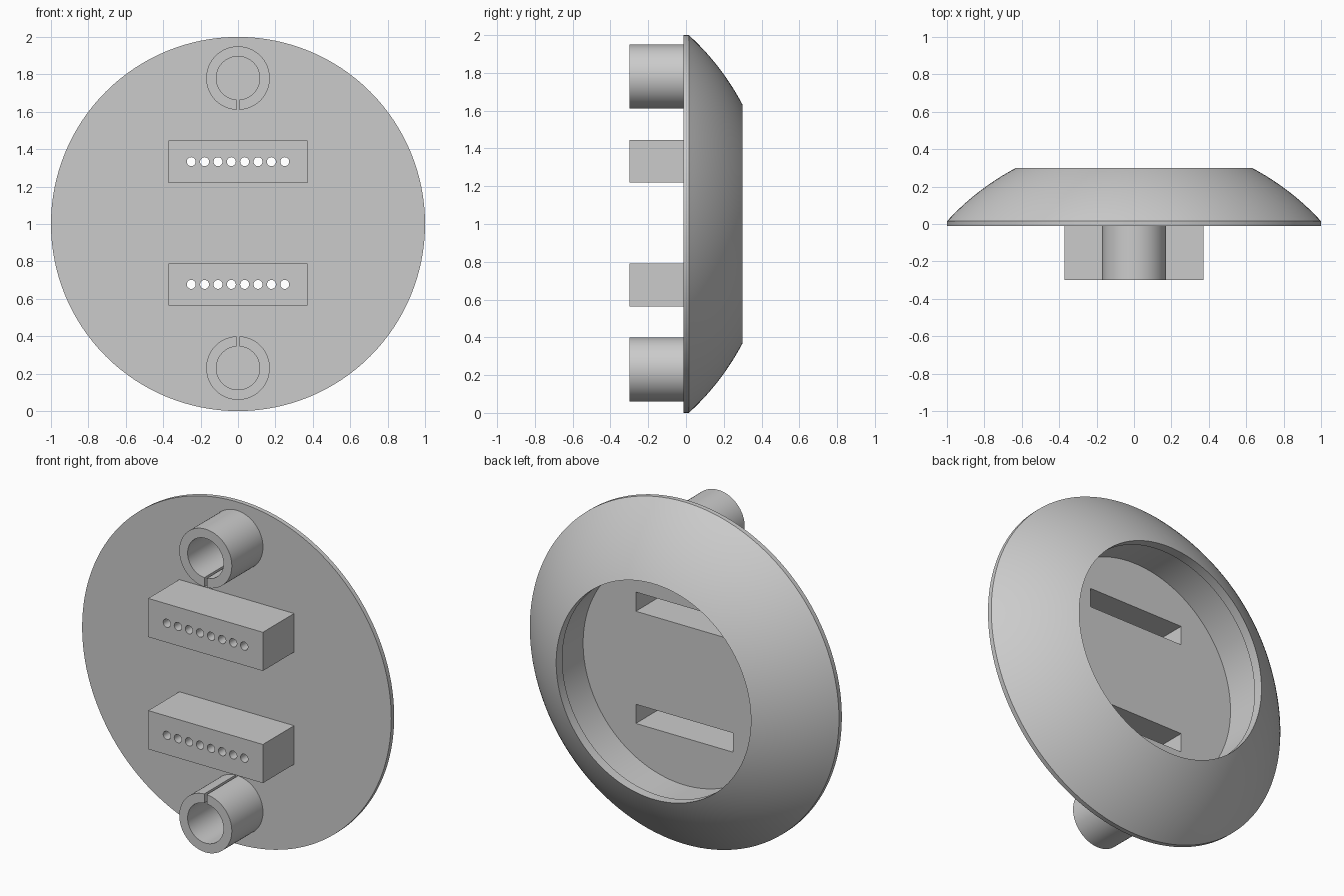
import bpy, bmesh, math
from mathutils import Matrix

if "Cube" in bpy.data.objects:
    bpy.data.objects.remove(bpy.data.objects["Cube"])

grey = bpy.data.materials.new("plain grey")
grey.diffuse_color = (0.6, 0.6, 0.6, 1)
grey.use_nodes = True
grey.node_tree.nodes["Principled BSDF"].inputs["Base Color"].default_value = grey.diffuse_color

FRONT, PLATE, FLOOR, BACK = -0.3, -0.012, 0.015, 0.3
WALL = 0.057


def make(name, bm):
    bmesh.ops.recalc_face_normals(bm, faces=bm.faces[:])
    mesh = bpy.data.meshes.new(name)
    bm.to_mesh(mesh)
    bm.free()
    mesh.materials.append(grey)
    ob = bpy.data.objects.new(name, mesh)
    bpy.context.collection.objects.link(ob)
    return ob


def box(name, x, y0, y1, z, height):
    """Box with half width x, spanning y0..y1, centred at height z."""
    bm = bmesh.new()
    m = Matrix.Translation((0, (y0 + y1) / 2, z)) @ Matrix.Diagonal((2 * x, y1 - y0, height, 1))
    bmesh.ops.create_cube(bm, size=1, matrix=m)
    return make(name, bm)


def activate(ob):
    bpy.ops.object.select_all(action='DESELECT')
    ob.select_set(True)
    bpy.context.view_layer.objects.active = ob


def cut(ob, cutter):
    activate(ob)
    mod = ob.modifiers.new("cut", 'BOOLEAN')
    mod.operation, mod.solver, mod.object = 'DIFFERENCE', 'EXACT', cutter
    bpy.ops.object.modifier_apply(modifier=mod.name)


def smooth(ob):
    activate(ob)
    bpy.ops.object.shade_smooth_by_angle(angle=math.radians(30))


def lathe(name, profile, n=128):
    """Revolve (radius, y) points about the y axis through z = 1, capping both ends."""
    bm = bmesh.new()
    rings = [[bm.verts.new((r * math.cos(2 * math.pi * i / n), y,
                            1 + r * math.sin(2 * math.pi * i / n))) for i in range(n)]
             for r, y in profile]
    for a, b in zip(rings, rings[1:]):
        for i in range(n):
            j = (i + 1) % n
            bm.faces.new((a[i], a[j], b[j], b[i]))
    bm.faces.new(rings[0])
    bm.faces.new(rings[-1])
    return make(name, bm)


def split_tube(name, z, toward, outer=0.17, inner=0.116, gap=0.016, n=64):
    """Tube along y with a narrow slit on the side given by toward (+1 up, -1 down)."""
    bm = bmesh.new()
    loops = []
    for i in range(n + 1):
        loop = []
        for r, y in ((outer, FRONT), (outer, PLATE), (inner, PLATE), (inner, FRONT)):
            half = math.asin(gap / 2 / r)
            a = half + (2 * math.pi - 2 * half) * i / n
            loop.append(bm.verts.new((r * math.sin(a), y, z + toward * r * math.cos(a))))
        loops.append(loop)
    for a, b in zip(loops, loops[1:]):
        for k in range(4):
            m = (k + 1) % 4
            bm.faces.new((a[k], a[m], b[m], b[k]))
    bm.faces.new(loops[0])
    bm.faces.new(loops[-1])
    smooth(make(name, bm))


# Domed housing: flat front, thin rim, spherical flank, lipped recess at the back
centre = -0.90
radius = math.hypot(1, FLOOR - centre)
profile = [(1, PLATE)]
for i in range(17):
    r = 1 - 0.37 * i / 16
    profile.append((r, centre + math.sqrt(radius ** 2 - r ** 2)))
profile[-1] = (0.63, BACK)
profile += [(0.63, BACK - WALL), (0.655, BACK - WALL), (0.655, FLOOR)]
housing = lathe("domed_housing", profile)

# Hollow sockets with a row of eight pin holes, open to the recess floor
for label, z in (("upper", 1.333), ("lower", 0.677)):
    socket = box(label + "_socket", 0.371, FRONT, PLATE, z, 0.226)
    cavity = box("cavity_cutter", 0.371 - WALL, FRONT + WALL, 0.1, z, 0.226 - 2 * WALL)
    bm = bmesh.new()
    for i in range(8):
        m = Matrix.Translation((-0.25 + 0.5 * i / 7, FRONT, z)) @ Matrix.Rotation(math.pi / 2, 4, 'X')
        bmesh.ops.create_cone(bm, cap_ends=True, segments=24, radius1=0.024,
                              radius2=0.024, depth=0.2, matrix=m)
    pins = make("pin_cutter", bm)
    cut(housing, cavity)
    cut(socket, cavity)
    cut(socket, pins)
    smooth(socket)
    for helper in (cavity, pins):
        bpy.data.objects.remove(helper)
smooth(housing)

# Split mounting tubes, slits facing the middle
split_tube("upper_split_tube", 1.78, -1)
split_tube("lower_split_tube", 0.23, 1)
